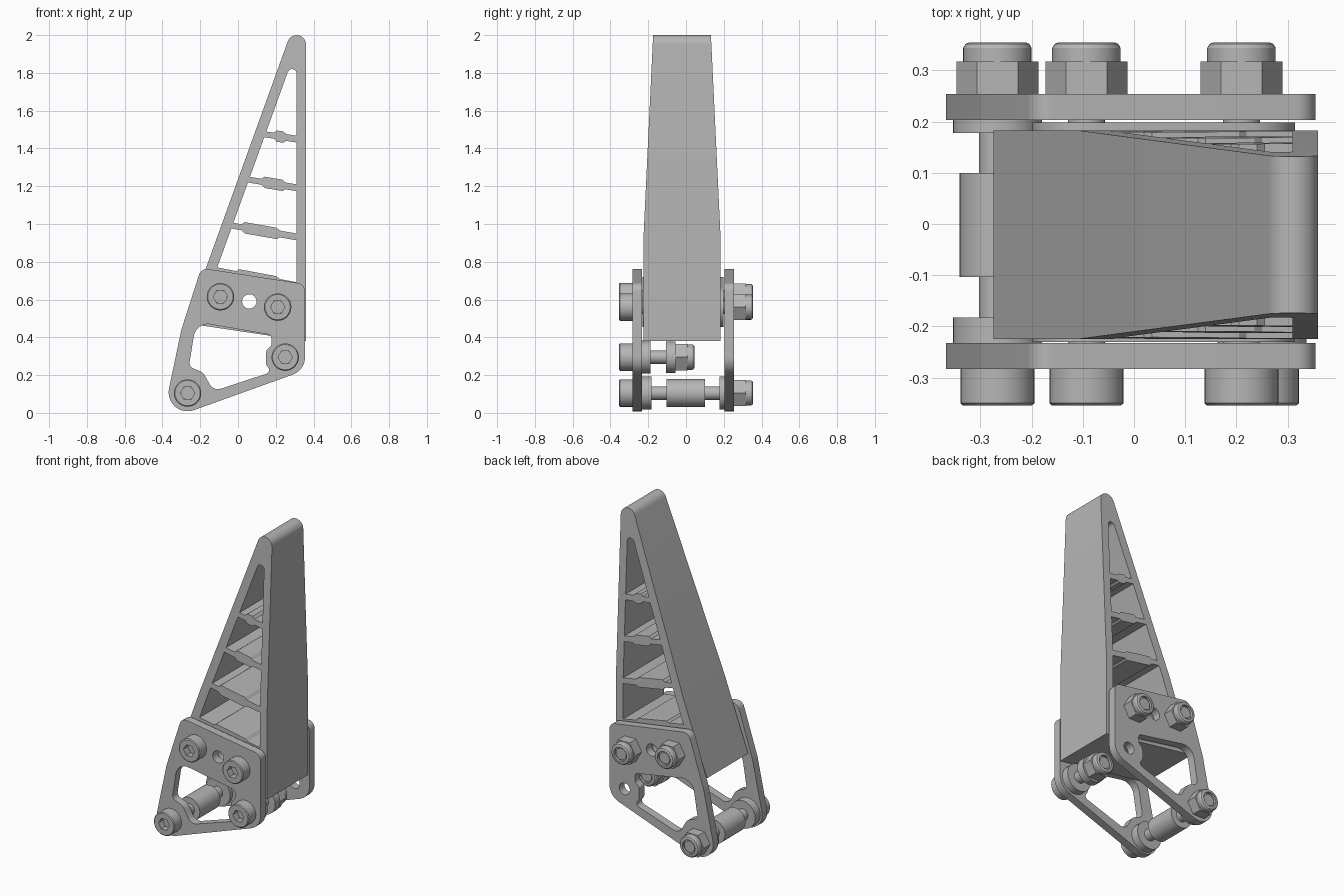
import bpy
import bmesh
import math
from mathutils import Vector

old = bpy.data.objects.get("Cube")
if old:
    bpy.data.objects.remove(old)

GREY = (0.47, 0.47, 0.47, 1.0)
metal = bpy.data.materials.new("grey_metal")
metal.use_nodes = True
metal.diffuse_color = GREY
metal.node_tree.nodes["Principled BSDF"].inputs["Base Color"].default_value = GREY


def finish(name, bm):
    """Clean a bmesh and turn it into a smooth object with sharp edges."""
    bmesh.ops.remove_doubles(bm, verts=bm.verts, dist=1e-5)
    bmesh.ops.recalc_face_normals(bm, faces=bm.faces)
    mesh = bpy.data.meshes.new(name)
    bm.to_mesh(mesh)
    bm.free()
    mesh.materials.append(metal)
    mesh.shade_smooth()
    mesh.set_sharp_from_angle(angle=math.radians(30))
    obj = bpy.data.objects.new(name, mesh)
    bpy.context.collection.objects.link(obj)
    return obj


def rounded(corners, steps=8):
    """Outline from (x, z, radius) corners, each filleted."""
    out = []
    for i, (x, z, r) in enumerate(corners):
        p = Vector((x, z))
        if r == 0:
            out.append(p)
            continue
        to_prev = (Vector(corners[i - 1][:2]) - p).normalized()
        to_next = (Vector(corners[(i + 1) % len(corners)][:2]) - p).normalized()
        half = to_prev.angle(to_next) / 2
        centre = p + (to_prev + to_next).normalized() * r / math.sin(half)
        tangent = r / math.tan(half)
        start, end = p + to_prev * tangent - centre, p + to_next * tangent - centre
        a = math.atan2(start.y, start.x)
        turn = (math.atan2(end.y, end.x) - a + math.pi) % math.tau - math.pi
        for k in range(steps + 1):
            b = a + turn * k / steps
            out.append(centre + r * Vector((math.cos(b), math.sin(b))))
    return out


def ring(x, z, r, sides=32):
    return [Vector((x + r * math.cos(math.tau * k / sides),
                    z + r * math.sin(math.tau * k / sides))) for k in range(sides)]


def prism(outlines, y0, y1):
    """Extrude an outline with holes along y, as a bmesh."""
    curve = bpy.data.curves.new("outline", "CURVE")
    curve.dimensions = "2D"
    curve.fill_mode = "BOTH"
    curve.extrude = (y1 - y0) / 2
    for pts in outlines:
        spline = curve.splines.new("POLY")
        spline.points.add(len(pts) - 1)
        for sp, p in zip(spline.points, pts):
            sp.co = (p[0], p[1], 0, 1)
        spline.use_cyclic_u = True
    helper = bpy.data.objects.new("outline", curve)
    mesh = bpy.data.meshes.new_from_object(helper)
    bm = bmesh.new()
    bm.from_mesh(mesh)
    bpy.data.objects.remove(helper)
    bpy.data.curves.remove(curve)
    bpy.data.meshes.remove(mesh)
    for v in bm.verts:
        x, z, y = v.co
        v.co = (x, (y0 + y1) / 2 + y, z)
    return bm


def lathe(name, x, z, profile, sides=32):
    """Revolve (y, radius) points around a y axis; radius 0 closes the end."""
    bm = bmesh.new()
    loops = [[bm.verts.new((p.x, y, p.y)) for p in ring(x, z, max(r, 1e-6), sides)]
             for y, r in profile]
    for a, b in zip(loops, loops[1:]):
        for k in range(sides):
            j = (k + 1) % sides
            bm.faces.new((a[k], a[j], b[j], b[k]))
    return finish(name, bm)


def cylinder(name, x, z, y0, y1, r, sides=32):
    return lathe(name, x, z, [(y0, 0), (y0, r), (y1, r), (y1, 0)], sides)


# Finger: tapered frame and cross ribs
FINGER_Y = (-0.225, 0.183)
MID = sum(FINGER_Y) / 2
TAPER_Z = 0.93


def finger_part(name, outlines):
    bm = prism(outlines, *FINGER_Y)
    bmesh.ops.remove_doubles(bm, verts=bm.verts, dist=1e-5)
    bmesh.ops.bisect_plane(bm, geom=bm.verts[:] + bm.edges[:] + bm.faces[:],
                           plane_co=(0, 0, TAPER_Z), plane_no=(0, 0, 1))
    for v in bm.verts:
        t = max(0, (v.co.z - TAPER_Z) / (2 - TAPER_Z))
        v.co.y = MID + (v.co.y - MID) * (1 - 0.25 * t)
    return finish(name, bm)


small_hole = ring(0.06, 0.59, 0.038)
finger_part("finger_frame", [
    rounded([(-0.275, 0.475, 0), (0.36, 0.38, 0), (0.36, 2.234, 0.0497)], 14),
    rounded([(-0.11, 0.77, 0), (0.31, 0.69, 0), (0.31, 1.933, 0.024)]),
    small_hole])

RIBS = [(0.12, 1.478, 1.448, 0.19, 0.255), (0.04, 1.238, 1.19, 0.125, 0.25),
        (-0.04, 0.993, 0.93, 0.02, 0.22), (-0.12, 0.754, 0.672, -0.01, 0.22)]
for i, (x0, z0, z1, b0, b1) in enumerate(RIBS):
    x1 = 0.32
    stations = [(x0, 0.016), (b0, 0.016), (b0 + 0.015, 0.03),
                (b1 - 0.015, 0.03), (b1, 0.018), (x1, 0.018)]
    line = [(x, z0 + (z1 - z0) * (x - x0) / (x1 - x0), h) for x, h in stations]
    top = [(x, z + h) for x, z, h in line]
    bottom = [(x, z - h) for x, z, h in reversed(line)]
    finger_part(f"finger_rib_{i + 1}", [top + bottom])

# Raised pad around the two upper bolts
upper = [Vector((-0.093, 0.615)), Vector((0.21, 0.56))]
R = 0.105
u = (upper[1] - upper[0]).normalized() * R
n = Vector((-u.y, u.x))
pad = [upper[0] - u + n, upper[1] + u + n, upper[1] + u - n, upper[0] - u - n]
finish("mount_pad", prism([rounded([(p.x, p.y, R * 0.99) for p in pad], 12),
                           small_hole], -0.231, 0.198))

# Side plates
PIVOT = (-0.267, 0.105)
SHORT = (0.25, 0.295)
plate_edge = rounded([(-0.195, 0.767, 0.045), (0.355, 0.682, 0.045), (0.355, 0.226, 0.1),
                      (-0.402, -0.046, 0.1), (-0.3, 0.44, 0.15)], 12)
window = rounded([(-0.222, 0.482, 0.075), (0.18, 0.412, 0.025), (0.176, 0.355, 0.02),
                  (0.148, 0.33, 0.03), (0.148, 0.255, 0.03), (0.18, 0.217, 0.022),
                  (-0.13, 0.115, 0.05), (-0.185, 0.215, 0.06), (-0.26, 0.245, 0.03)])
for name, y0, y1 in (("front_plate", -0.283, -0.233), ("back_plate", 0.203, 0.254)):
    finish(name, prism([plate_edge, window, small_hole, ring(*SHORT, 0.037)], y0, y1))


# Bolts and nuts
def bolt(name, x, z, nut_y):
    tip = nut_y + 0.093
    cylinder(name + "_shaft", x, z, -0.312, tip, 0.036)
    lathe(name + "_head", x, z, [(-0.283, 0), (-0.283, 0.0725), (-0.35, 0.0725),
                                 (-0.355, 0.067)])
    finish(name + "_socket", prism([ring(x, z, 0.067), ring(x, z, 0.038, 6)],
                                   -0.355, -0.313))
    cylinder(name + "_nut", x, z, nut_y, nut_y + 0.064, 0.08, 6)
    lathe(name + "_nut_collar", x, z,
          [(nut_y + 0.06, 0.067), (nut_y + 0.09, 0.067), (nut_y + 0.098, 0.062),
           (nut_y + 0.101, 0.055), (nut_y + 0.101, 0.044), (nut_y + 0.085, 0.044),
           (nut_y + 0.085, 0.03)])


bolt("upper_right_bolt", *upper[0], 0.254)
bolt("upper_left_bolt", *upper[1], 0.254)
bolt("pivot_bolt", *PIVOT, 0.254)
bolt("short_bolt", *SHORT, -0.056)

# Spacers, washer and pivot sleeve
cylinder("pivot_front_spacer", *PIVOT, -0.234, -0.183, 0.087)
cylinder("pivot_back_spacer", *PIVOT, 0.178, 0.204, 0.087)
cylinder("pivot_sleeve", *PIVOT, -0.104, 0.1, 0.074)
cylinder("short_front_spacer", *SHORT, -0.234, -0.187, 0.087)
cylinder("short_washer", *SHORT, -0.106, -0.056, 0.083)
